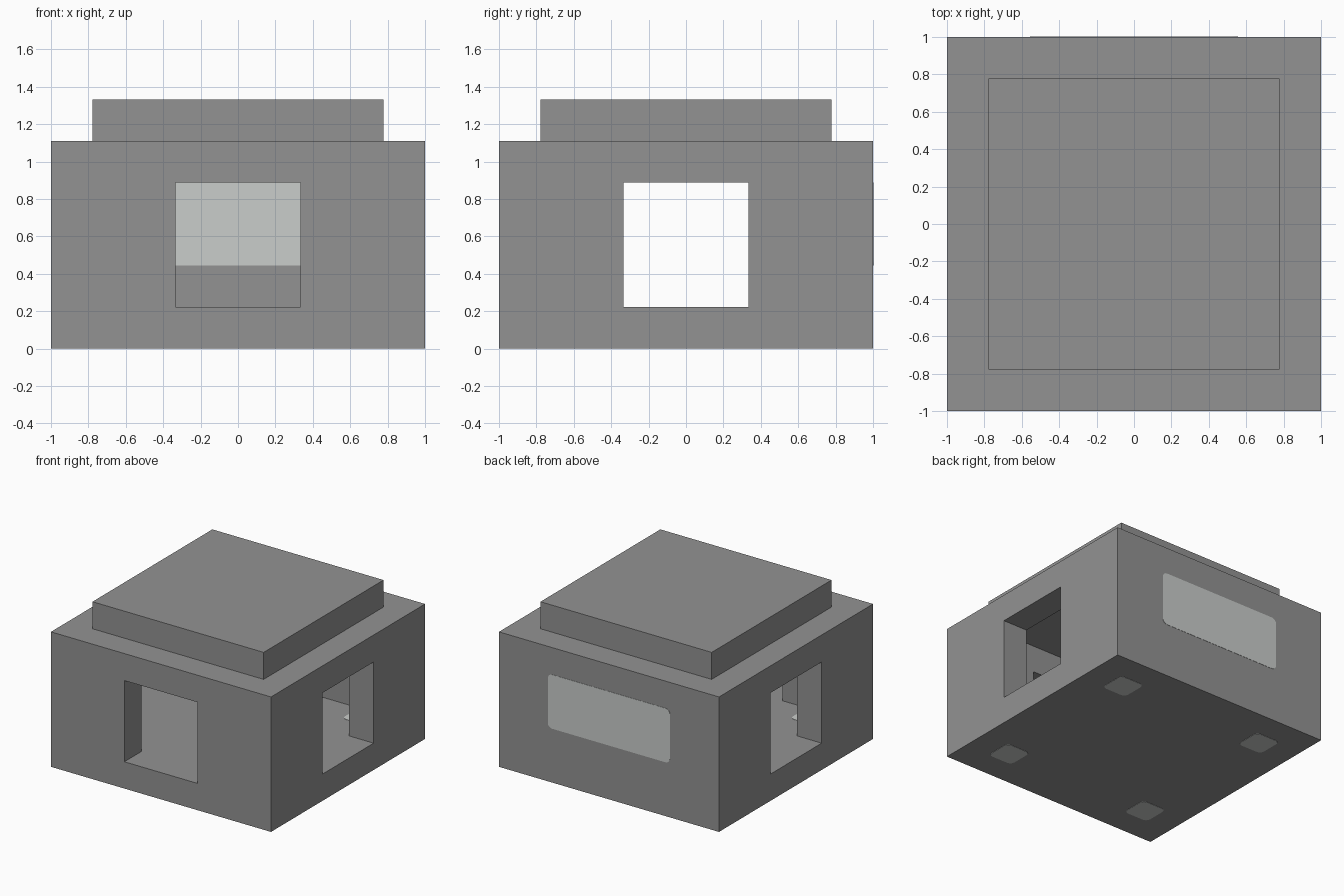
import bpy
import bmesh
from mathutils import Matrix, Vector
from itertools import product

cube = bpy.data.objects.get("Cube")
if cube:
    bpy.data.objects.remove(cube, do_unlink=True)


def material(name, rgb):
    mat = bpy.data.materials.new(name)
    mat.use_nodes = True
    mat.diffuse_color = (*rgb, 1)
    mat.node_tree.nodes["Principled BSDF"].inputs["Base Color"].default_value = (*rgb, 1)
    return mat


WALL_GREY = material("wall grey", (0.29, 0.29, 0.29))
PALE_GLASS = material("pale glass", (0.59, 0.61, 0.595))

THICK = 0.222    # wall and floor thickness
ROOM = 0.778     # half width of the room
DOOR = 0.333     # half width of an opening
TOP = 1.111      # top of the walls
LIP = 0.002      # how far the glass stands proud


def add_object(name, bm, mat):
    bmesh.ops.recalc_face_normals(bm, faces=bm.faces)
    mesh = bpy.data.meshes.new(name)
    bm.to_mesh(mesh)
    bm.free()
    mesh.materials.append(mat)
    obj = bpy.data.objects.new(name, mesh)
    bpy.context.collection.objects.link(obj)
    return obj


def box(name, center, size, mat, round_axis=None, radius=0.04):
    """Box, optionally with the edges along one axis rounded."""
    bm = bmesh.new()
    bmesh.ops.create_cube(bm, size=1, matrix=Matrix.Translation(center) @ Matrix.Diagonal((*size, 1)))
    if round_axis is not None:
        edges = [e for e in bm.edges
                 if abs((e.verts[0].co - e.verts[1].co).normalized()[round_axis]) > 0.9]
        bmesh.ops.bevel(bm, geom=edges, offset=radius, segments=5, profile=0.5, affect='EDGES')
    return add_object(name, bm, mat)


# Hollow body: solid cells on a coarse grid, with faces only where solid meets air
across = [-1, -ROOM, -DOOR, DOOR, ROOM, 1]
levels = [LIP, THICK, TOP - THICK, TOP]
grid = (across, across, levels)


def solid(cell):
    i, j, k = cell
    if not (0 <= i < 5 and 0 <= j < 5 and 0 <= k < 3):
        return False
    in_room = 0 < i < 4 and 0 < j < 4 and k > 0
    side_door = i in (0, 4) and j == 2 and k == 1
    front_door = i == 2 and j == 0 and k == 1
    return not (in_room or side_door or front_door)


bm = bmesh.new()
for cell in product(range(5), range(5), range(3)):
    if not solid(cell):
        continue
    for axis, side in product(range(3), (0, 1)):
        neighbour = list(cell)
        neighbour[axis] += 2 * side - 1
        if solid(neighbour):
            continue
        u, v = (axis + 1) % 3, (axis + 2) % 3
        corners = []
        for du, dv in ((0, 0), (1, 0), (1, 1), (0, 1)):
            index = list(cell)
            index[axis] += side
            index[u] += du
            index[v] += dv
            corners.append(bm.verts.new(Vector(grid[a][index[a]] for a in range(3))))
        bm.faces.new(corners)
bmesh.ops.remove_doubles(bm, verts=bm.verts, dist=0.0005)
add_object("hollow_body", bm, WALL_GREY)

# Roof slab closing the room
box("roof_slab", (0, 0, TOP + THICK / 2), (2 * ROOM, 2 * ROOM, THICK), WALL_GREY)

# Back window, showing on both sides of the wall
mid = (1 + ROOM) / 2
box("back_window", (0, mid, 0.667), (1.11, THICK + 2 * LIP, 0.444), PALE_GLASS, round_axis=1)

# Four floor pads, showing under and inside the floor
for sx, sy in product((-1, 1), repeat=2):
    name = "floor_pad_" + ("front" if sy < 0 else "back") + ("_right" if sx < 0 else "_left")
    box(name, (sx * 0.667, sy * 0.667, (THICK + LIP) / 2),
        (THICK, THICK, THICK + LIP), PALE_GLASS, round_axis=2)
